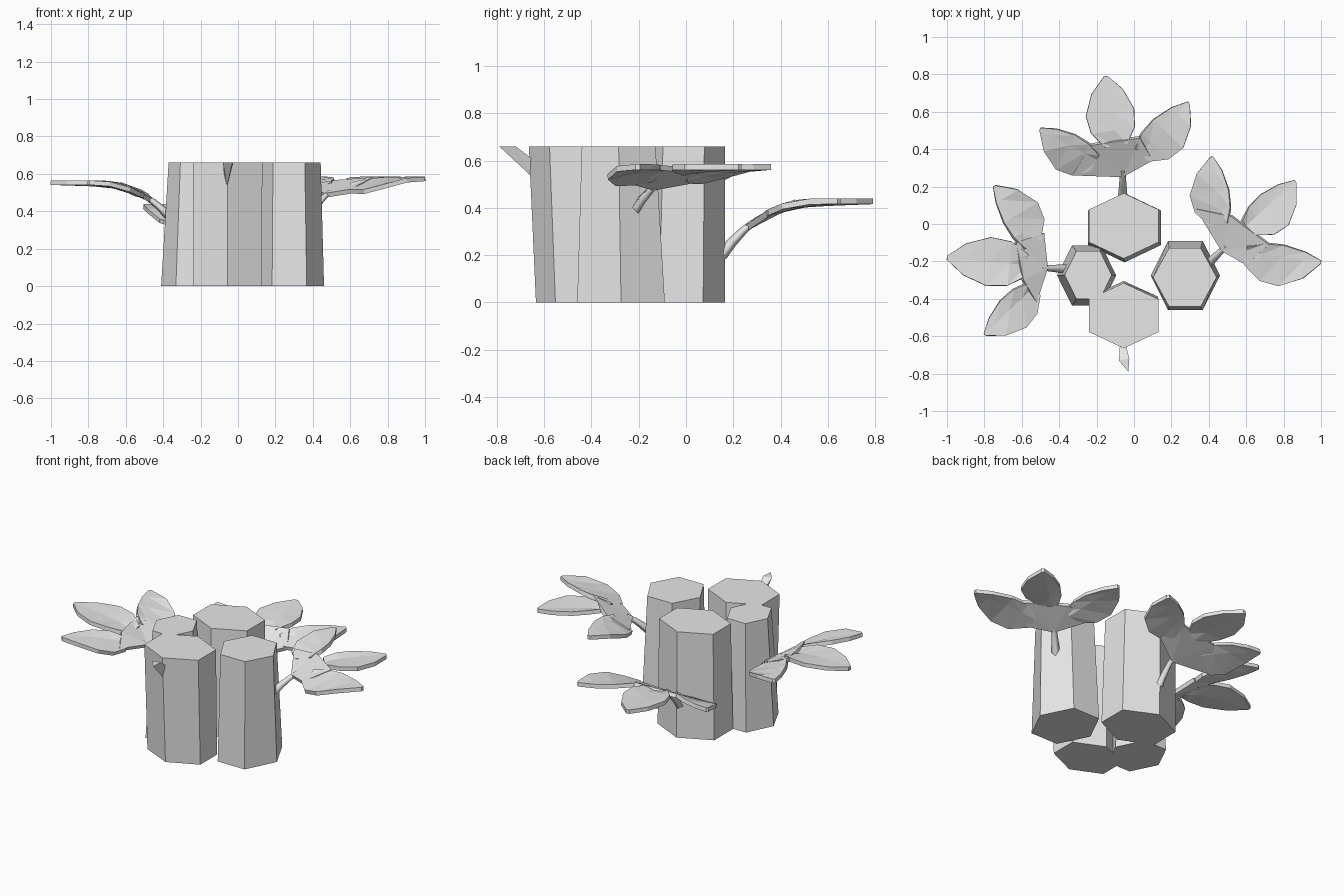
import bpy, bmesh, math
from mathutils import Vector

cube = bpy.data.objects.get("Cube")
if cube:
    bpy.data.objects.remove(cube)

grey = bpy.data.materials.new("plain_grey")
grey.use_nodes = True
grey.diffuse_color = (0.8, 0.8, 0.8, 1)
grey.node_tree.nodes["Principled BSDF"].inputs["Base Color"].default_value = (0.8, 0.8, 0.8, 1)


def add_object(name, data):
    obj = bpy.data.objects.new(name, data)
    bpy.context.scene.collection.objects.link(obj)
    data.materials.append(grey)
    return obj


def mesh_from_bmesh(name, bm):
    mesh = bpy.data.meshes.new(name)
    bm.to_mesh(mesh)
    bm.free()
    return add_object(name, mesh)


def hull(name, points):
    bm = bmesh.new()
    verts = [bm.verts.new(p) for p in points]
    bmesh.ops.convex_hull(bm, input=verts)
    bmesh.ops.dissolve_limit(bm, angle_limit=0.01, verts=bm.verts, edges=bm.edges)
    return mesh_from_bmesh(name, bm)


def sheet(name, points, faces):
    """Thin plate with its faces turned upward."""
    bm = bmesh.new()
    verts = [bm.verts.new(p) for p in points]
    for face in faces:
        f = bm.faces.new([verts[i] for i in face])
        f.normal_update()
        if f.normal.z < 0:
            f.normal_flip()
    obj = mesh_from_bmesh(name, bm)
    solid = obj.modifiers.new("thickness", 'SOLIDIFY')
    solid.thickness = 0.024
    solid.offset = -1
    return obj


# Six-sided trunks: each ring is centre x, centre y, radius x, radius y
HEIGHT = 0.66


def trunk(name, bottom, top, turn):
    bm = bmesh.new()
    rings = []
    for (cx, cy, rx, ry), z in ((bottom, 0), (top, HEIGHT)):
        angles = [math.radians(turn + 60 * i) for i in range(6)]
        rings.append([bm.verts.new((cx + rx * math.cos(a), cy + ry * math.sin(a), z))
                      for a in angles])
    low, high = rings
    bm.faces.new(low[::-1])
    bm.faces.new(high)
    for i in range(6):
        j = (i + 1) % 6
        bm.faces.new((low[i], low[j], high[j], high[i]))
    mesh_from_bmesh(name, bm)


trunk("back_trunk", (-0.05, -0.02, 0.225, 0.185), (-0.055, -0.01, 0.214, 0.175), 30)
trunk("front_trunk", (-0.055, -0.47, 0.21, 0.165), (-0.055, -0.49, 0.214, 0.175), 30)
trunk("right_trunk", (-0.253, -0.275, 0.158, 0.185), (-0.245, -0.273, 0.126, 0.148), 0)
trunk("left_trunk", (0.275, -0.275, 0.185, 0.214), (0.272, -0.285, 0.17, 0.18), 0)

# Leaf outline: position along the midrib, share of the full width
LEAF_ROWS = ((0, 0.45), (0.22, 0.9), (0.48, 1), (0.78, 0.65), (1, 0.08))


def cluster(side, anchor, outward, low, high, hub, leaves):
    """Stem, hub and three leaves that rise and flatten away from the trunk."""
    anchor, outward = Vector(anchor), Vector(outward).normalized()

    def lift(p, extra=0):
        d = (p - anchor).dot(outward)
        return (p.x, p.y, high - (high - low) * max(0, 1 - d / 0.4) ** 2.5 + extra)

    # Stem
    curve = bpy.data.curves.new(side + "_stem", 'CURVE')
    curve.dimensions = '3D'
    curve.bevel_depth = 0.025
    curve.bevel_resolution = 0
    curve.use_fill_caps = True
    spline = curve.splines.new('POLY')
    spline.points.add(3)
    for i, point in enumerate(spline.points):
        x, y, z = lift(anchor + outward * (0.045 * i - 0.02), -0.015)
        point.co = (x, y, z, 1)
        point.radius = 1 - 0.15 * i
    add_object(side + "_stem", curve)

    # Hub joining the leaves
    rim = [lift(Vector(p), 0.004 * (-1) ** i) for i, p in enumerate(hub)]
    sheet(side + "_hub", [lift(anchor + outward * 0.08)] + rim,
          [(0, i, i + 1) for i in range(1, len(rim))])

    # Leaves
    for n, (base, tip, left, right) in enumerate(leaves, 1):
        base, tip = Vector(base), Vector(tip)
        axis = (tip - base).normalized()
        across = Vector((-axis.y, axis.x))
        points, faces = [], []
        for t, w in LEAF_ROWS:
            mid = base.lerp(tip, t)
            points += [lift(mid + across * left * w), lift(mid, -0.015 * (1 - t)),
                       lift(mid - across * right * w)]
        for r in range(0, len(points) - 3, 3):
            for c in (r, r + 1):
                faces += [(c, c + 1, c + 3), (c + 1, c + 4, c + 3)]
        sheet(f"{side}_leaf_{n}", points, faces)


cluster("right", (-0.38, -0.24), (-1, 0.05), 0.4, 0.565,
        [(-0.48, -0.05), (-0.63, -0.1), (-0.59, -0.3), (-0.52, -0.42)],
        [((-0.56, -0.12), (-0.75, 0.2), 0.05, 0.16),
         ((-0.57, -0.22), (-1, -0.18), 0.13, 0.13),
         ((-0.54, -0.34), (-0.8, -0.59), 0.13, 0.07)])

cluster("back", (-0.06, 0.17), (0, 1), 0.24, 0.44,
        [(-0.33, 0.26), (-0.23, 0.42), (0.03, 0.46), (0.1, 0.34)],
        [((-0.2, 0.34), (-0.5, 0.51), 0.15, 0.06),
         ((-0.09, 0.42), (-0.15, 0.79), 0.14, 0.12),
         ((0.03, 0.38), (0.29, 0.65), 0.07, 0.15)])

cluster("left", (0.41, -0.2), (1, 1), 0.43, 0.585,
        [(0.33, 0.08), (0.52, 0.04), (0.72, -0.11), (0.6, -0.22)],
        [((0.47, 0), (0.42, 0.36), 0.15, 0.06),
         ((0.6, -0.01), (0.86, 0.23), 0.07, 0.15),
         ((0.6, -0.15), (1, -0.2), 0.06, 0.16)])

# Broken twig on the front trunk
hull("front_twig", [(-0.06, -0.65, 0.53), (-0.075, -0.64, 0.6), (-0.045, -0.64, 0.6),
                    (-0.03, -0.79, HEIGHT), (-0.08, -0.73, HEIGHT), (-0.025, -0.72, HEIGHT)])
